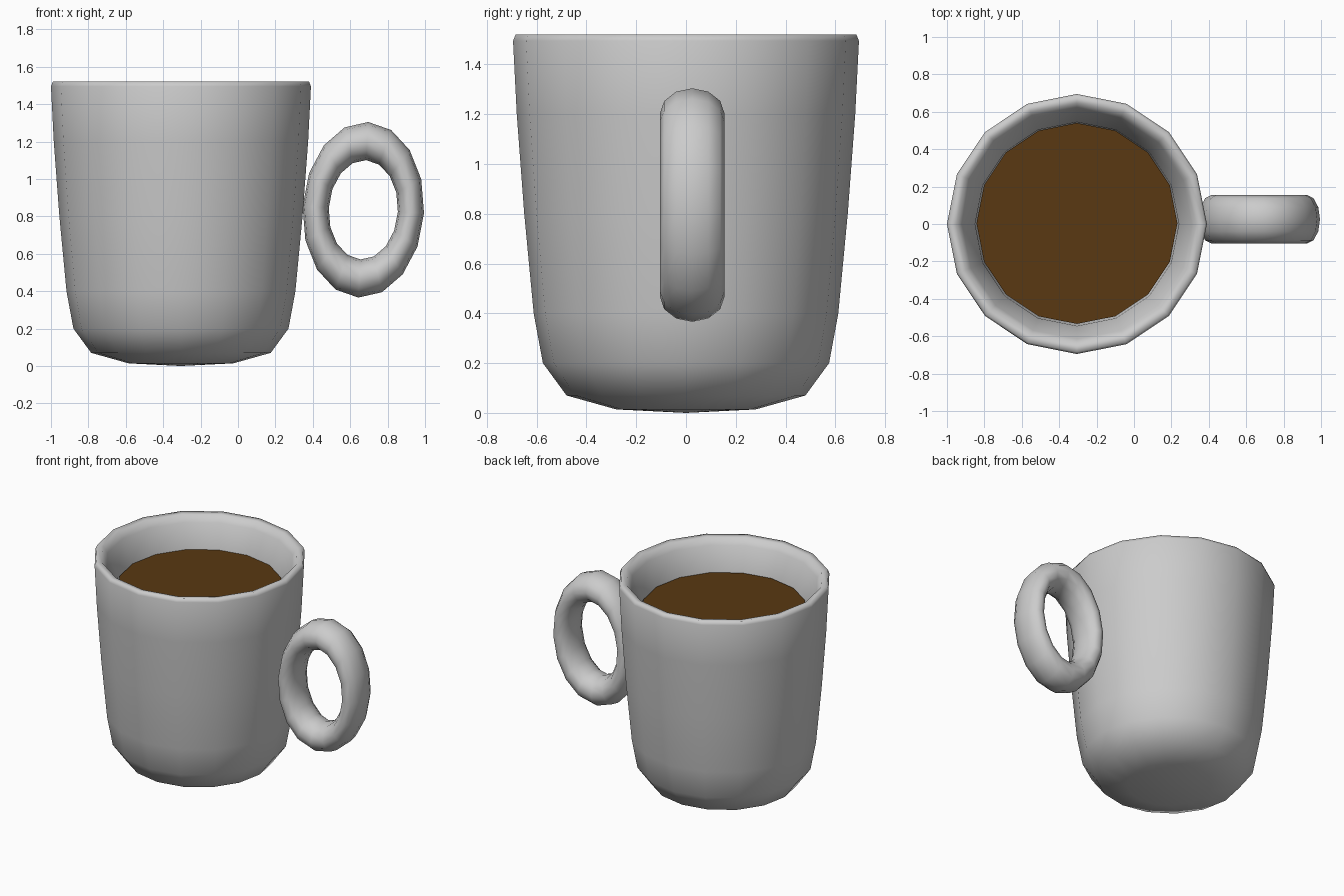
import bpy, bmesh
from math import sin, cos, pi, radians
from mathutils import Matrix

if "Cube" in bpy.data.objects:
    bpy.data.objects.remove(bpy.data.objects["Cube"])

SIDES = 16
CUP_X = -0.305


def finish(name, bm, smooth=True):
    bmesh.ops.recalc_face_normals(bm, faces=bm.faces[:])
    mesh = bpy.data.meshes.new(name)
    bm.to_mesh(mesh)
    bm.free()
    for p in mesh.polygons:
        p.use_smooth = smooth
    ob = bpy.data.objects.new(name, mesh)
    bpy.context.collection.objects.link(ob)
    return ob


# Cup: outer wall, rim and inner wall turned as one 16-sided profile
profile = [(0, 0), (0.28, 0.014), (0.48, 0.07), (0.575, 0.20), (0.612, 0.40),
           (0.65, 0.80), (0.68, 1.20), (0.695, 1.495), (0.685, 1.52),
           (0.645, 1.515), (0.615, 1.47), (0.545, 1.31), (0.52, 0.80),
           (0.48, 0.32), (0.38, 0.19), (0, 0.15)]
bm = bmesh.new()
verts = [bm.verts.new((r, 0, z)) for r, z in profile]
edges = [bm.edges.new(pair) for pair in zip(verts, verts[1:])]
bmesh.ops.spin(bm, geom=verts + edges, cent=(0, 0, 0), axis=(0, 0, 1),
               angle=2 * pi, steps=SIDES, use_duplicate=False)
bmesh.ops.remove_doubles(bm, verts=bm.verts[:], dist=0.0005)
cup = finish("cup", bm)
cup.location.x = CUP_X

# Handle: ring stretched upward, slightly tilted
RING, TUBE = 16, 12
bm = bmesh.new()
grid = []
for i in range(RING):
    a = 2 * pi * i / RING
    loop = []
    for j in range(TUBE):
        b = 2 * pi * j / TUBE
        c = cos(b)
        loop.append(bm.verts.new(((0.255 + 0.07 * c) * cos(a), 0.13 * sin(b),
                                  (0.368 + 0.102 * c) * sin(a))))
    grid.append(loop)
for i in range(RING):
    for j in range(TUBE):
        m, n = (i + 1) % RING, (j + 1) % TUBE
        bm.faces.new((grid[i][j], grid[m][j], grid[m][n], grid[i][n]))
bm.transform(Matrix.Rotation(radians(3.2), 4, 'Y'))
handle = finish("handle", bm)
handle.location = (0.67, 0.025, 0.835)

# Coffee surface
bm = bmesh.new()
bmesh.ops.create_circle(bm, cap_ends=True, segments=SIDES, radius=0.537)
coffee = finish("coffee", bm, smooth=False)
coffee.location = (CUP_X, 0.003, 1.31)
brown = bpy.data.materials.new("coffee_brown")
brown.diffuse_color = (0.1, 0.04, 0.006, 1)
brown.use_nodes = True
brown.node_tree.nodes["Principled BSDF"].inputs["Base Color"].default_value = brown.diffuse_color
coffee.data.materials.append(brown)
